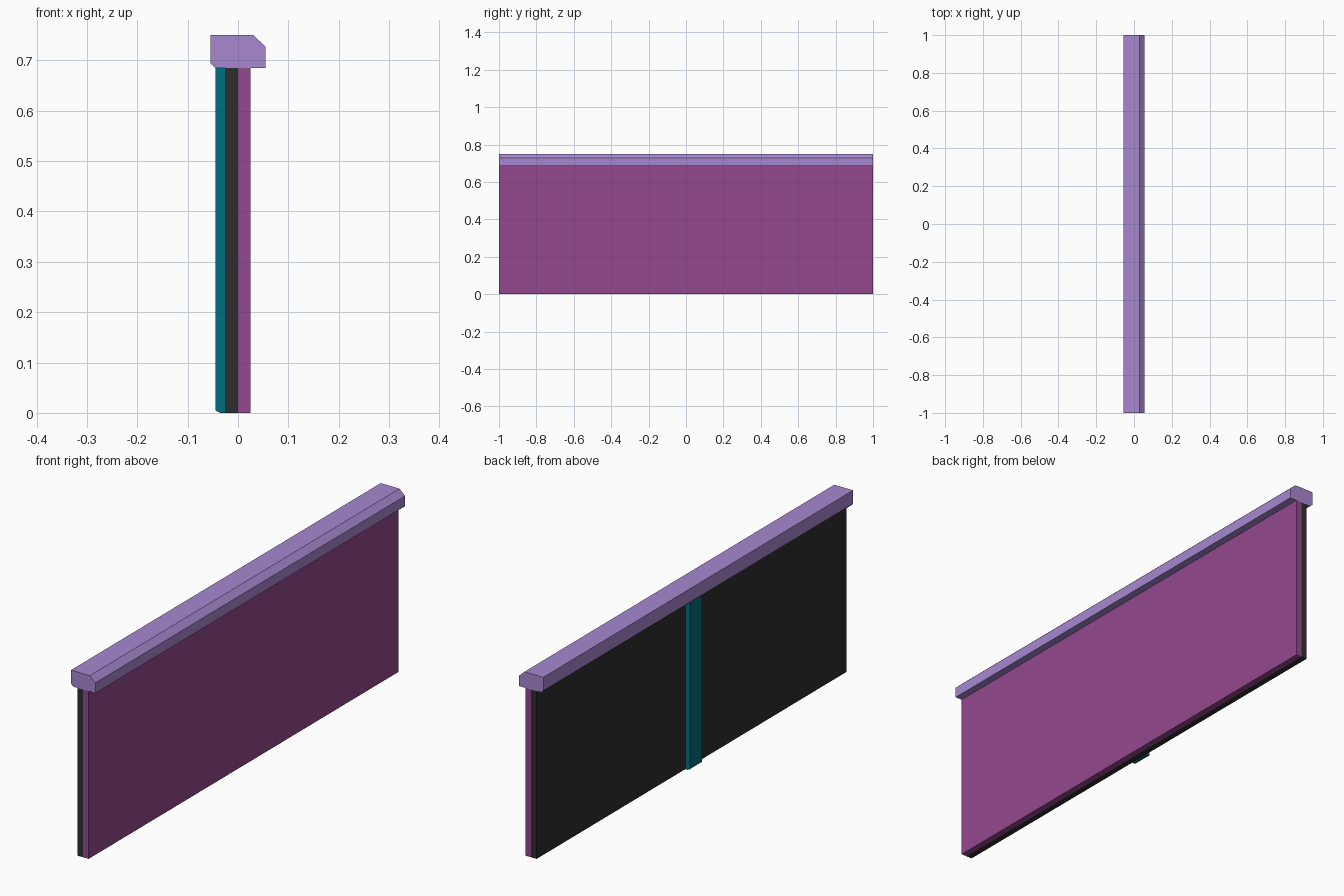
import bpy, bmesh

if "Cube" in bpy.data.objects:
    bpy.data.objects.remove(bpy.data.objects["Cube"])


def material(name, rgb):
    m = bpy.data.materials.new(name)
    m.diffuse_color = (*rgb, 1)
    m.use_nodes = True
    m.node_tree.nodes["Principled BSDF"].inputs["Base Color"].default_value = m.diffuse_color
    return m


def extrude_profile(name, profile, half_length, mat):
    """Sweep an x-z outline along y, centred on y = 0."""
    bm = bmesh.new()
    face = bm.faces.new([bm.verts.new((x, -half_length, z)) for x, z in profile])
    ext = bmesh.ops.extrude_face_region(bm, geom=[face])
    moved = [g for g in ext["geom"] if isinstance(g, bmesh.types.BMVert)]
    bmesh.ops.translate(bm, verts=moved, vec=(0, 2 * half_length, 0))
    bmesh.ops.recalc_face_normals(bm, faces=bm.faces)
    mesh = bpy.data.meshes.new(name)
    bm.to_mesh(mesh)
    bm.free()
    obj = bpy.data.objects.new(name, mesh)
    bpy.context.collection.objects.link(obj)
    mesh.materials.append(mat)
    return obj


def rect(x0, x1, z0, z1):
    return [(x0, z0), (x1, z0), (x1, z1), (x0, z1)]


RAIL_BOTTOM, TOP = 0.685, 0.75

# Two-layer wall panel
extrude_profile("front_panel", rect(0, 0.025, 0, RAIL_BOTTOM), 1,
                material("plum", (0.296, 0.065, 0.27)))
extrude_profile("back_panel", rect(-0.025, 0, 0, RAIL_BOTTOM), 1,
                material("charcoal", (0.027, 0.027, 0.027)))

# Batten on the back, with a chamfered foot
extrude_profile("back_batten",
                [(-0.025, 0), (-0.035, 0), (-0.045, 0.005),
                 (-0.045, RAIL_BOTTOM), (-0.025, RAIL_BOTTOM)], 0.04,
                material("teal", (0.0, 0.156, 0.21)))

# Chamfered cap rail
extrude_profile("cap_rail",
                [(-0.045, RAIL_BOTTOM), (0.055, RAIL_BOTTOM), (0.055, 0.727),
                 (0.03, TOP), (-0.055, TOP), (-0.055, 0.695)], 1,
                material("lavender", (0.385, 0.246, 0.63)))
